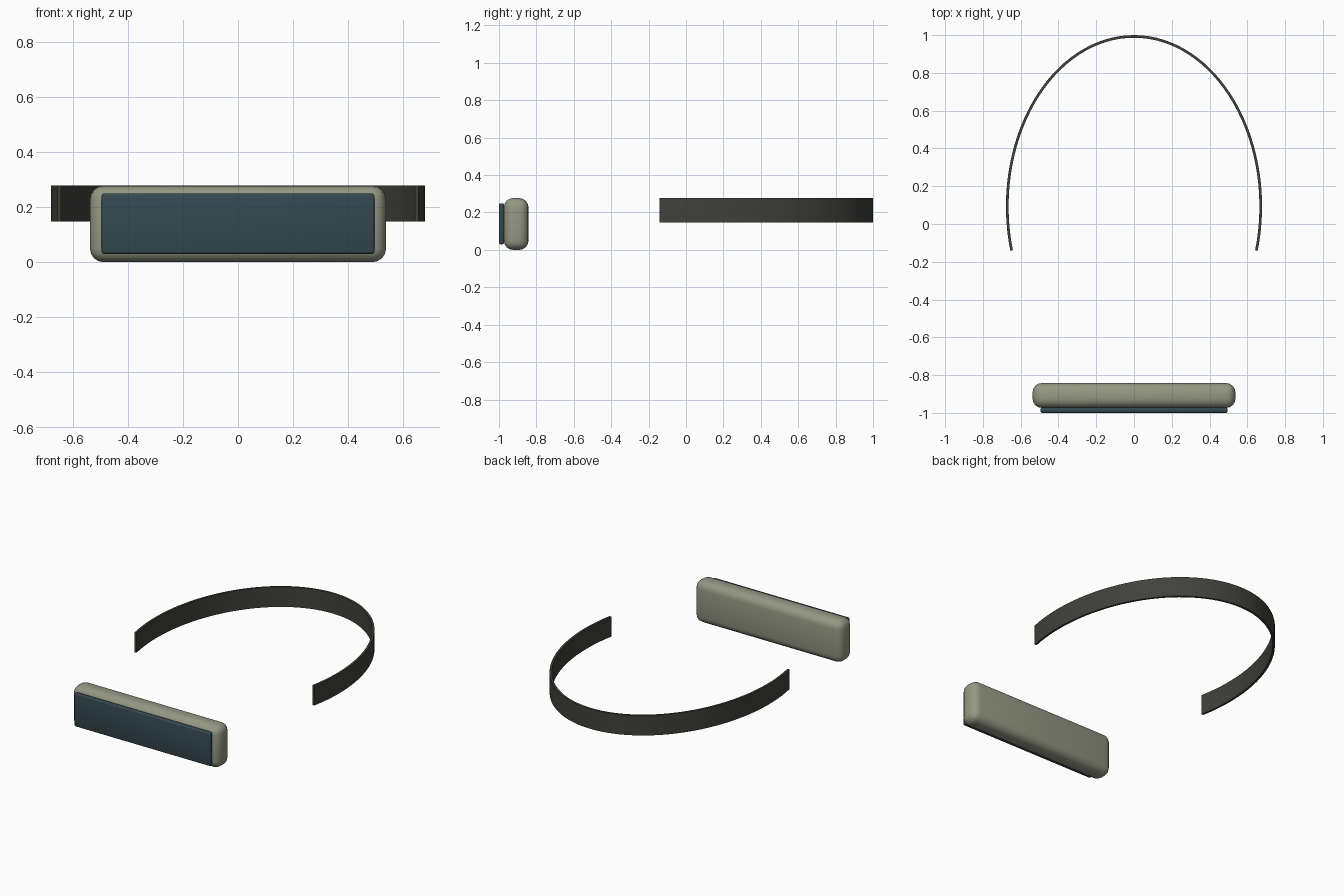
import bpy
import bmesh
import math

cube = bpy.data.objects.get("Cube")
if cube:
    bpy.data.objects.remove(cube, do_unlink=True)


def material(name, rgb):
    mat = bpy.data.materials.new(name)
    mat.use_nodes = True
    color = (*rgb, 1.0)
    mat.diffuse_color = color
    mat.node_tree.nodes["Principled BSDF"].inputs["Base Color"].default_value = color
    return mat


def finish(obj, mat):
    obj.data.materials.append(mat)
    bpy.ops.object.select_all(action="DESELECT")
    obj.select_set(True)
    bpy.context.view_layer.objects.active = obj
    for mod in list(obj.modifiers):
        bpy.ops.object.modifier_apply(modifier=mod.name)
    bpy.ops.object.shade_smooth_by_angle(angle=math.radians(35))


def rounded_box(name, low, high, radius, segments, mat):
    bpy.ops.mesh.primitive_cube_add(size=1)
    obj = bpy.context.object
    obj.name = name
    for v in obj.data.vertices:
        v.co = [a if c < 0 else b for c, a, b in zip(v.co, low, high)]
    bevel = obj.modifiers.new("Rounding", "BEVEL")
    bevel.width = radius
    bevel.segments = segments
    finish(obj, mat)
    return obj


def elliptical_strap(name, rx, ry, center_y, overrun, z_low, z_high, thickness, mat):
    mesh = bpy.data.meshes.new(name)
    bm = bmesh.new()
    steps = 64
    previous = None
    for i in range(steps + 1):
        a = -overrun + (math.pi + 2 * overrun) * i / steps
        x, y = rx * math.cos(a), center_y + ry * math.sin(a)
        pair = [bm.verts.new((x, y, z)) for z in (z_low, z_high)]
        if previous:
            bm.faces.new((previous[0], pair[0], pair[1], previous[1]))
        previous = pair
    bm.to_mesh(mesh)
    bm.free()
    obj = bpy.data.objects.new(name, mesh)
    bpy.context.collection.objects.link(obj)
    solid = obj.modifiers.new("Thickness", "SOLIDIFY")
    solid.thickness = thickness
    solid.offset = 0
    solid.use_even_offset = True
    finish(obj, mat)
    return obj


shell = material("warm grey shell", (0.30, 0.31, 0.23))
glass = material("dark blue glass", (0.035, 0.065, 0.08))
fabric = material("charcoal strap", (0.052, 0.052, 0.045))

# Visor housing
rounded_box("visor_housing", (-0.537, -0.974, 0), (0.537, -0.842, 0.277), 0.05, 4, shell)

# Front panel on the housing
rounded_box("front_panel", (-0.495, -1.0, 0.03), (0.495, -0.972, 0.249), 0.009, 3, glass)

# Head strap, open towards the front
elliptical_strap("head_strap", 0.671, 0.90, 0.093, math.radians(15),
                 0.147, 0.278, 0.014, fabric)
